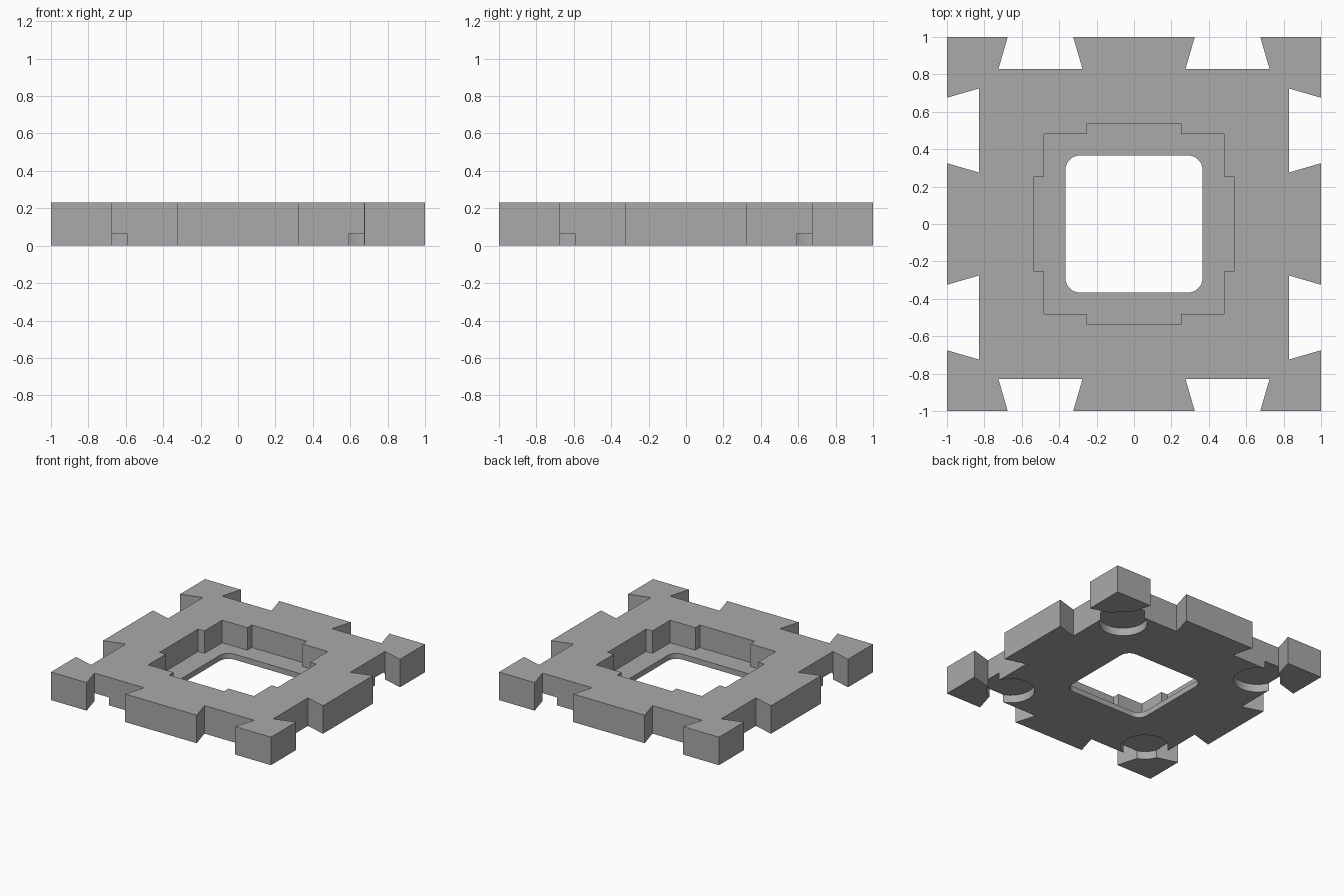
import bpy, bmesh, math

cube = bpy.data.objects.get("Cube")
if cube:
    bpy.data.objects.remove(cube, do_unlink=True)

HEIGHT = 0.23
LEDGE = 0.045      # thickness of the lip under the pocket
RECESS = 0.065     # depth of the round underside recesses

grey = bpy.data.materials.new("plain_grey")
grey.use_nodes = True
grey.diffuse_color = (0.4, 0.4, 0.4, 1)
grey.node_tree.nodes["Principled BSDF"].inputs["Base Color"].default_value = (0.4, 0.4, 0.4, 1)


def prism(name, outline, z0, z1):
    """Extrude a counter-clockwise outline from z0 to z1."""
    bm = bmesh.new()
    base = bm.faces.new([bm.verts.new((x, y, z0)) for x, y in outline])
    top = bmesh.ops.extrude_face_region(bm, geom=[base])["geom"]
    bmesh.ops.translate(bm, vec=(0, 0, z1 - z0),
                        verts=[v for v in top if isinstance(v, bmesh.types.BMVert)])
    bmesh.ops.recalc_face_normals(bm, faces=bm.faces)
    mesh = bpy.data.meshes.new(name)
    bm.to_mesh(mesh)
    bm.free()
    mesh.materials.append(grey)
    obj = bpy.data.objects.new(name, mesh)
    bpy.context.collection.objects.link(obj)
    return obj


def four_turns(points):
    """Repeat one side's points around all four sides."""
    out = []
    for _ in range(4):
        out += points
        points = [(-y, x) for x, y in points]
    return out


def arc(cx, cy, r, start, end, steps):
    return [(cx + r * math.cos(start + (end - start) * i / steps),
             cy + r * math.sin(start + (end - start) * i / steps)) for i in range(steps + 1)]


# Plate outline: each side carries two dovetail sockets
half_side = [(0.325, 1), (0.275, 0.828), (0.725, 0.828), (0.675, 1)]
side = [(1, 1)] + half_side[::-1] + [(-x, y) for x, y in half_side]
plate = prism("tile_plate", four_turns(side), 0, HEIGHT)

# Cutters: stepped pocket, rounded window, corner recesses
pocket = four_turns([(0.537, 0.25), (0.48, 0.25), (0.48, 0.48), (0.25, 0.48), (0.25, 0.537)])
window = four_turns(arc(0.287, 0.287, 0.08, 0, math.pi / 2, 8))
cutters = [prism("pocket_cutter", pocket, LEDGE, HEIGHT + 0.1),
           prism("window_cutter", window, -0.1, HEIGHT + 0.1)]
for sx in (-1, 1):
    for sy in (-1, 1):
        circle = arc(sx * 0.66, sy * 0.66, 0.181, 0, math.tau, 48)[:-1]
        cutters.append(prism("recess_cutter", circle, -0.1, RECESS))

for cutter in cutters:
    cutter.hide_render = True
    cutter.hide_set(True)
    mod = plate.modifiers.new(cutter.name, "BOOLEAN")
    mod.operation = "DIFFERENCE"
    mod.solver = "EXACT"
    mod.object = cutter

# Smooth the round walls while keeping hard corners
bpy.ops.object.select_all(action="DESELECT")
bpy.context.view_layer.objects.active = plate
plate.select_set(True)
for mod in list(plate.modifiers):
    bpy.ops.object.modifier_apply(modifier=mod.name)
for cutter in cutters:
    bpy.data.objects.remove(cutter, do_unlink=True)
bpy.ops.object.shade_smooth_by_angle(angle=math.radians(30))
